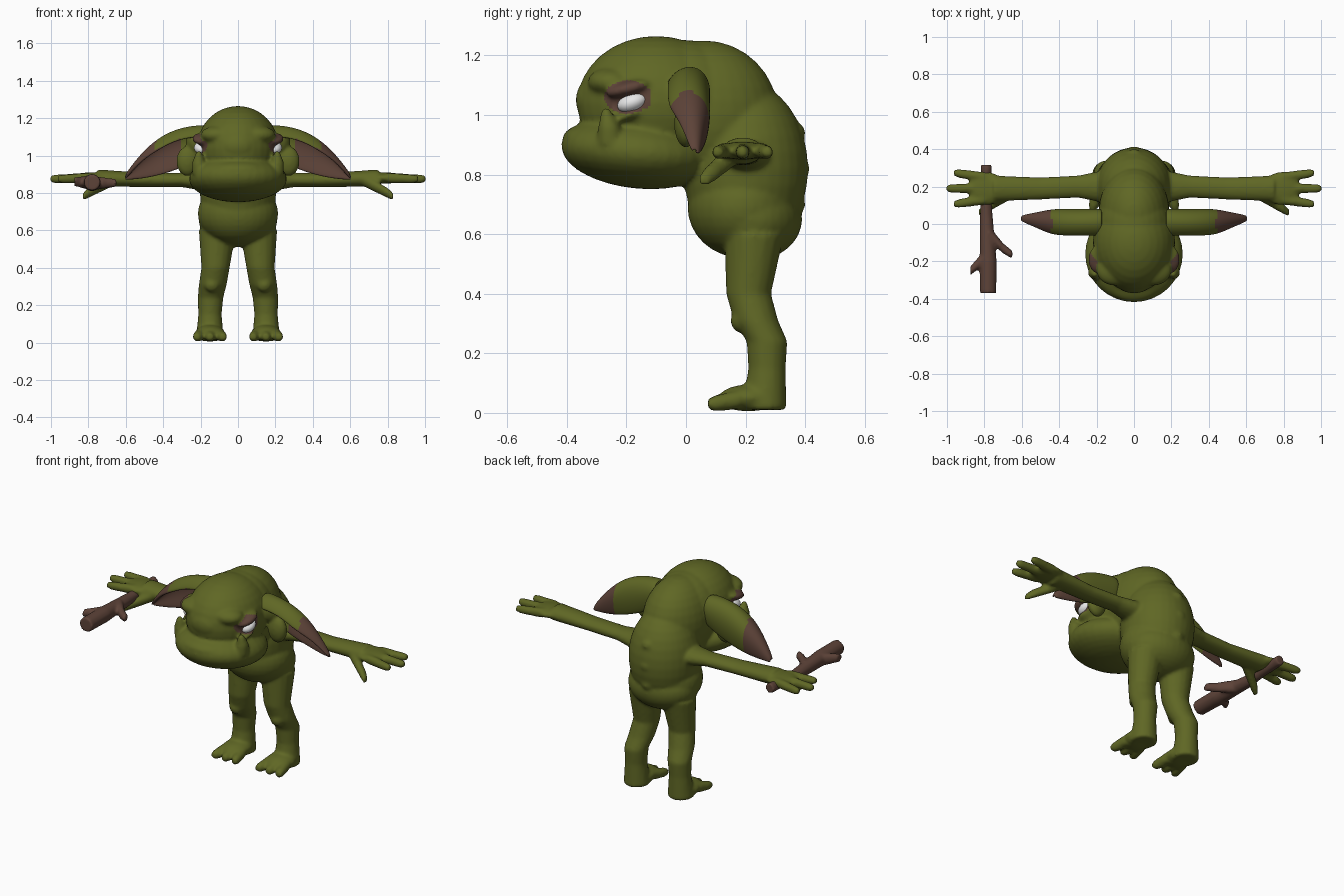
import bpy, bmesh, math
from mathutils import Matrix, Vector

cube = bpy.data.objects.get("Cube")
if cube:
    bpy.data.objects.remove(cube)


def material(name, rgb):
    mat = bpy.data.materials.new(name)
    mat.use_nodes = True
    mat.diffuse_color = (*rgb, 1)
    bsdf = next(node for node in mat.node_tree.nodes if node.type == 'BSDF_PRINCIPLED')
    bsdf.inputs["Base Color"].default_value = (*rgb, 1)
    return mat


GREEN = material("olive_skin", (.115, .135, .018))
BROWN = material("brown", (.11, .056, .04))
WHITE = material("eye_white", (.8, .8, .8))


def limb(bm, axis, rings, side=1, flat=1.0, sides=16):
    """Loft of rings square to one axis; each ring is x, y, z, radius."""
    u, v = [i for i in range(3) if i != axis]
    loops = []
    for *centre, radius in rings:
        loop = []
        for k in range(sides):
            angle = math.tau * k / sides
            point = Vector(centre)
            point[u] += radius * math.cos(angle)
            point[v] += radius * flat * math.sin(angle)
            point.x *= side
            loop.append(bm.verts.new(point))
        loops.append(loop)
    for near, far in zip(loops, loops[1:]):
        for k in range(sides):
            j = (k + 1) % sides
            bm.faces.new((near[k], near[j], far[j], far[k]))
    bm.faces.new(loops[0])
    bm.faces.new(loops[-1])


def blob(bm, centre, radii, side=1, tilt=0.0):
    """Ellipsoid, tilted about the x axis."""
    x, y, z = centre
    place = Matrix.Translation((side * x, y, z))
    turn = Matrix.Rotation(tilt, 4, 'X')
    scale = Matrix.Diagonal((*radii, 1))
    bmesh.ops.create_uvsphere(bm, u_segments=32, v_segments=16, radius=1,
                              matrix=place @ turn @ scale)


def make_object(bm, name):
    bmesh.ops.recalc_face_normals(bm, faces=bm.faces[:])
    mesh = bpy.data.meshes.new(name)
    bm.to_mesh(mesh)
    bm.free()
    obj = bpy.data.objects.new(name, mesh)
    bpy.context.collection.objects.link(obj)
    return obj


def fuse(obj, voxel, steps):
    """Blend overlapping pieces into one soft surface."""
    remesh = obj.modifiers.new("fuse", 'REMESH')
    remesh.mode = 'VOXEL'
    remesh.voxel_size = voxel
    soften = obj.modifiers.new("soften", 'SMOOTH')
    soften.factor = .5
    soften.iterations = steps


def bake(obj, materials, rule=lambda centre, normal: False):
    """Apply the modifiers, shade smooth and colour the faces by a rule."""
    bpy.context.view_layer.update()
    graph = bpy.context.evaluated_depsgraph_get()
    mesh = bpy.data.meshes.new_from_object(obj.evaluated_get(graph))
    obj.modifiers.clear()
    obj.data = mesh
    mesh.materials.clear()
    for mat in materials:
        mesh.materials.append(mat)
    for face in mesh.polygons:
        face.use_smooth = True
        face.material_index = int(rule(face.center, face.normal))


# Trunk: hips, belly, chest, hunched shoulders and thick neck
bm = bmesh.new()
blob(bm, (0, .22, .65), (.21, .17, .14))
blob(bm, (0, .19, .69), (.215, .185, .17))
blob(bm, (0, .2, .82), (.205, .21, .29))
blob(bm, (0, .06, 1), (.19, .25, .25))
blob(bm, (0, 0, 1.04), (.2, .2, .212))

# Head: skull, heavy tilted jaw, upper lip and broad nose
blob(bm, (0, -.1, 1.04), (.22, .265, .225))
blob(bm, (0, -.16, .875), (.262, .26, .122), tilt=-.1)
blob(bm, (0, -.28, .92), (.17, .135, .06))
blob(bm, (0, -.32, 1.05), (.09, .05, .07))

# Bumps down the spine
for step in (-1, 0, 1):
    blob(bm, (0, .395 - .015 * step ** 2, .82 + .12 * step), (.035, .02, .03))

for side in (1, -1):
    # Brow, eyelids and the lumps at the ear root
    blob(bm, (.1, -.25, 1.11), (.1, .08, .05), side)
    blob(bm, (.19, -.19, 1.09), (.055, .08, .026), side, tilt=.25)
    blob(bm, (.18, -.19, 1), (.05, .06, .02), side, tilt=.3)
    blob(bm, (.27, 0, .97), (.06, .04, .08), side)
    blob(bm, (.22, .01, 1.08), (.06, .06, .08), side)

    # Blunt tusk rising from the jaw
    limb(bm, 2, [(.2, -.255, .9, .045), (.21, -.258, .96, .037), (.21, -.27, 1.025, .012)], side)

    # Arm and palm
    limb(bm, 0, [(.1, .2, .86, .1), (.3, .2, .87, .06), (.5, .19, .87, .06),
                 (.75, .19, .88, .07)], side, flat=.65)
    blob(bm, (.79, .19, .88), (.1, .09, .03), side)

    # Three spread fingers and a drooping thumb
    for spread in (-1, 0, 1):
        tip = 1.005 - .04 * abs(spread)
        limb(bm, 0, [(.8, .19 + .06 * spread, .88, .028),
                     (tip - .03, .19 + .08 * spread, .875, .024),
                     (tip, .19 + .085 * spread, .875, .017)], side)
    limb(bm, 0, [(.67, .16, .87, .035), (.8, .08, .8, .028), (.83, .06, .78, .02)], side)

    # Leg with a bent knee and full calf
    limb(bm, 2, [(.11, .23, .6, .1), (.12, .21, .4, .076), (.135, .235, .31, .075),
                 (.147, .272, .24, .069), (.15, .272, .15, .063), (.15, .262, .01, .076)], side)
    blob(bm, (.14, .18, .31), (.04, .03, .04), side)

    # Foot and three toes
    blob(bm, (.15, .21, .05), (.08, .1, .045), side)
    for spread in (-1, 0, 1):
        limb(bm, 1, [(.15 + .05 * spread, .18, .045, .032),
                     (.15 + .065 * spread, .1, .032, .028),
                     (.15 + .07 * spread, .073, .03, .018)], side)


def eye_socket(centre, normal):
    across = (centre.y + .195) / .08
    up = (centre.z - 1.06) / .056
    return abs(centre.x) > .12 and across ** 2 + up ** 2 < 1


body = make_object(bm, "body")
fuse(body, voxel=.0095, steps=6)
bake(body, [GREEN, BROWN], eye_socket)


# Ears: curled shells that taper to a drooping tip
def ear_section(t):
    """Control points from the front rim over the back to the lower edge."""
    x = .17 + .435 * t
    top = 1.15 - .27 * t ** 2.5
    low = .87 + .13 * (1 - t) ** 2
    wide = min(1, .1 + 2.2 * (1 - t))
    return [Vector((x, .03 - .09 * wide, top - .05 * wide)),
            Vector((x, .03 - .04 * wide, top + .055 * wide)),
            Vector((x, .03 + .095 * wide, top + .01 * wide)),
            Vector((x, .035 + .02 * wide, low))]


def bezier(points, t):
    while len(points) > 1:
        points = [a.lerp(b, t) for a, b in zip(points, points[1:])]
    return points[0]


def ear_colour(centre, normal):
    out = abs(centre.x)
    inside = normal.y < -.1 and out > .3 and centre.z < 1.23 - .45 * out
    return inside or out > .44


COLUMNS, ROWS = 9, 9
for side, label in ((1, "left"), (-1, "right")):
    bm = bmesh.new()
    grid = []
    for i in range(COLUMNS):
        section = ear_section(i / (COLUMNS - 1))
        points = [bezier(section, j / (ROWS - 1)) for j in range(ROWS)]
        grid.append([bm.verts.new((side * p.x, p.y, p.z)) for p in points])
    for near, far in zip(grid, grid[1:]):
        for j in range(ROWS - 1):
            bm.faces.new((near[j], near[j + 1], far[j + 1], far[j]))
    ear = make_object(bm, label + "_ear")
    shell = ear.modifiers.new("thickness", 'SOLIDIFY')
    shell.thickness = .018
    shell.offset = 0
    ear.modifiers.new("round", 'SUBSURF').levels = 2
    bake(ear, [GREEN, BROWN], ear_colour)

    # Slanted eye
    bm = bmesh.new()
    blob(bm, (.193, -.18, 1.042), (.042, .052, .032), side, tilt=.35)
    bake(make_object(bm, label + "_eye"), [WHITE])

# Knotty wooden club with two twigs, held under the right hand
bm = bmesh.new()
limb(bm, 1, [(-.79, .315, .865, .03), (-.79, .15, .855, .027), (-.79, .05, .85, .034),
             (-.78, -.2, .855, .046), (-.78, -.37, .857, .044)])
limb(bm, 0, [(-.775, -.05, .853, .04), (-.7, -.13, .853, .028), (-.65, -.165, .853, .022)])
limb(bm, 0, [(-.79, -.17, .855, .04), (-.875, -.25, .86, .024)])
club = make_object(bm, "wooden_club")
fuse(club, voxel=.009, steps=3)
bake(club, [BROWN])
